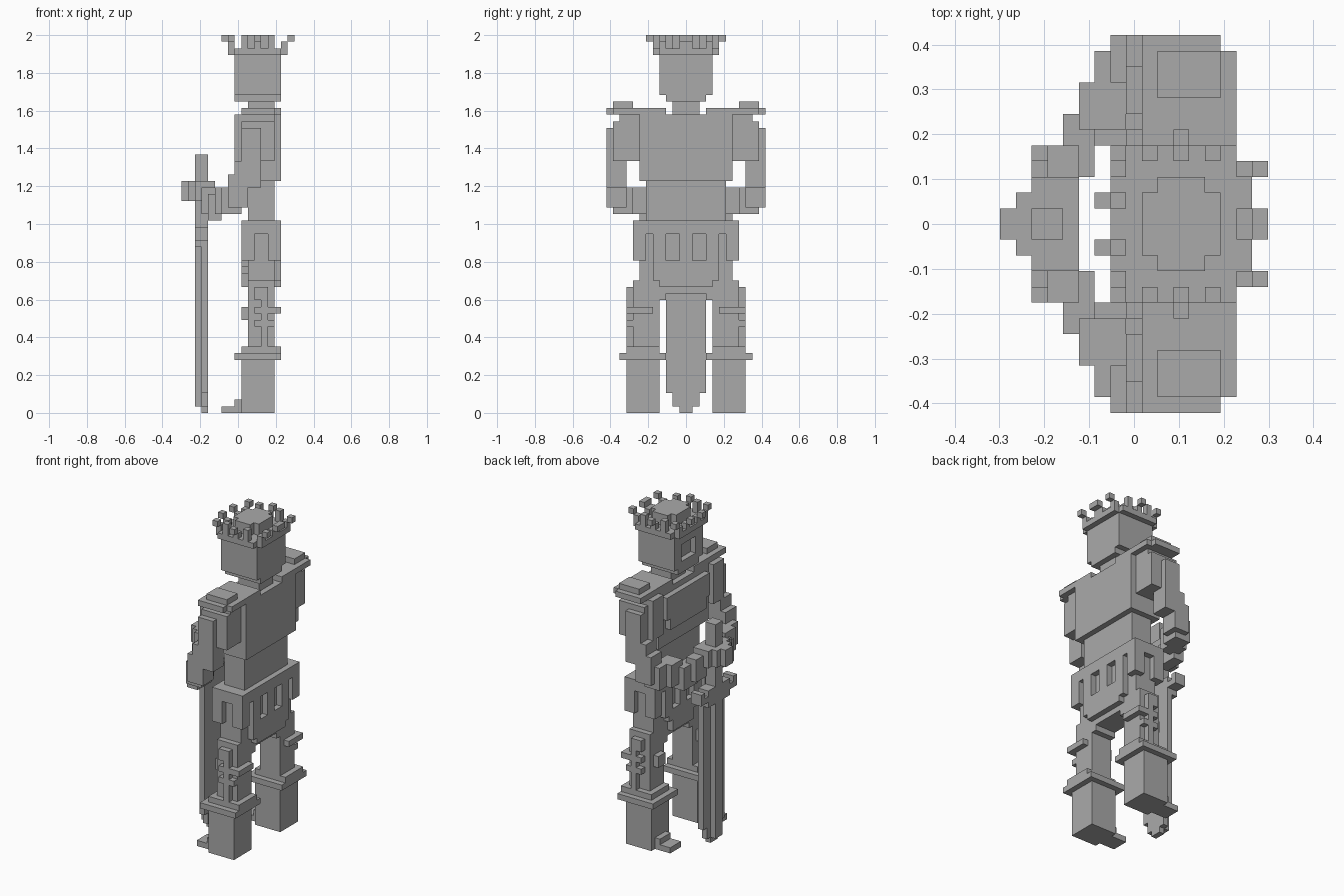
import bpy
import bmesh
from mathutils import Matrix, Vector

old = bpy.data.objects.get("Cube")
if old:
    bpy.data.objects.remove(old, do_unlink=True)

UNIT = 2 / 57        # edge of one voxel
X_CENTRE = 8.5       # voxel column lying on x = 0

stone = bpy.data.materials.new("stone_grey")
stone.use_nodes = True
colour = (0.4, 0.4, 0.4, 1)
stone.diffuse_color = colour
stone.node_tree.nodes["Principled BSDF"].inputs["Base Color"].default_value = colour


def block(x, y, z):
    """A box given by voxel ranges; y is counted from the middle."""
    low = Vector((x[0] - X_CENTRE, y[0], z[0])) * UNIT
    high = Vector((x[1] - X_CENTRE, y[1], z[1])) * UNIT
    return (low + high) / 2, high - low


def part(name, *blocks, mirrored=False):
    """Join blocks in one object, optionally repeated on the other side."""
    bm = bmesh.new()
    for centre, size in blocks:
        place = Matrix.Translation(centre) @ Matrix.Diagonal((*size, 1))
        bmesh.ops.create_cube(bm, size=1, matrix=place)
    mesh = bpy.data.meshes.new(name)
    bm.to_mesh(mesh)
    bm.free()
    mesh.materials.append(stone)
    obj = bpy.data.objects.new(name, mesh)
    bpy.context.scene.collection.objects.link(obj)
    if mirrored:
        mirror = obj.modifiers.new("other_side", "MIRROR")
        mirror.use_axis = (False, True, False)
        mirror.use_mirror_merge = False
    return obj


def middle(x, half, z):
    """A box centred across the body."""
    return block(x=x, y=(-half, half), z=z)


# Boots, with toes and a wide cuff
part("boots",
     block(x=(9, 14), y=(4, 9), z=(0, 8)),
     block(x=(6, 9), y=(5, 8), z=(0, 1)),
     block(x=(8, 9), y=(5, 8), z=(1, 2)),
     mirrored=True)
part("boot_cuffs",
     block(x=(8, 15), y=(3, 10), z=(8, 9)),
     block(x=(9, 15), y=(4, 9), z=(9, 10)),
     mirrored=True)

# Legs, with knee plates and a crossed strap on the outside
part("legs",
     block(x=(10, 14), y=(4, 8), z=(10, 20)),
     block(x=(10, 14), y=(3, 8), z=(17, 20)),
     block(x=(10, 14), y=(2, 8), z=(18, 20)),
     mirrored=True)
part("knee_plates",
     block(x=(9, 10), y=(5, 7), z=(14, 16)),
     block(x=(14, 15), y=(5, 9), z=(15, 16)),
     mirrored=True)
part("leg_straps",
     block(x=(12, 13), y=(8, 9), z=(10, 18)),
     block(x=(11, 12), y=(8, 9), z=(13, 14)),
     block(x=(11, 14), y=(8, 9), z=(15, 16)),
     block(x=(13, 14), y=(8, 9), z=(13, 14)),
     block(x=(11, 13), y=(8, 9), z=(17, 19)),
     mirrored=True)

# Hips and slotted skirt
part("hips", middle(x=(10, 14), half=7, z=(19, 29)),
     middle(x=(10, 14), half=3, z=(18, 19)))
part("skirt_belt", middle(x=(9, 15), half=8, z=(27, 29)))
tabs = []
for x in ((9, 10), (14, 15)):
    tabs += [block(x=x, y=(0, 1), z=(22, 27)),
             block(x=x, y=(3, 5), z=(22, 27)),
             block(x=x, y=(6, 8), z=(23, 27))]
for x in ((9, 11), (13, 15)):
    tabs.append(block(x=x, y=(7, 8), z=(23, 27)))
part("skirt_tabs", *tabs, mirrored=True)
part("back_flap", middle(x=(14, 15), half=5, z=(20, 23)),
     middle(x=(14, 15), half=4, z=(19, 20)))
part("front_flap", middle(x=(9, 10), half=4, z=(21, 23)),
     middle(x=(9, 10), half=3, z=(19, 21)))

# Waist, chest and raised breastplate
part("waist", middle(x=(10, 14), half=6, z=(29, 35)))
part("chest", middle(x=(9, 15), half=7, z=(35, 45)))
part("breastplate", middle(x=(8, 9), half=6, z=(40, 44)),
     middle(x=(8, 9), half=5, z=(38, 40)))

# Shoulder guards
part("shoulder_guards",
     block(x=(9, 15), y=(3, 11), z=(45, 46)),
     block(x=(9, 14), y=(11, 12), z=(45, 46)),
     block(x=(10, 14), y=(8, 11), z=(46, 47)),
     mirrored=True)

# Arms bending forward and inward to the sword
part("upper_arms",
     block(x=(8, 14), y=(7, 10), z=(38, 45)),
     block(x=(9, 14), y=(10, 11), z=(38, 44)),
     block(x=(9, 12), y=(11, 12), z=(37, 43)),
     mirrored=True)
part("forearms",
     block(x=(8, 12), y=(9, 12), z=(34, 38)),
     block(x=(7, 10), y=(9, 12), z=(31, 36)),
     block(x=(6, 9), y=(8, 11), z=(30, 34)),
     block(x=(5, 8), y=(6, 9), z=(30, 34)),
     mirrored=True)
part("hands",
     block(x=(4, 6), y=(3, 7), z=(29, 33)),
     block(x=(3, 5), y=(2, 5), z=(30, 34)),
     mirrored=True)

# Sword standing on its tip
part("sword_blade",
     middle(x=(3, 4), half=3, z=(3, 26)),
     middle(x=(3, 4), half=2, z=(1, 3)),
     middle(x=(3, 4), half=1, z=(0, 1)),
     middle(x=(2, 3), half=1, z=(1, 25)))
part("sword_guard",
     middle(x=(2, 4), half=3, z=(25, 28)),
     middle(x=(2, 4), half=5, z=(26, 27)))
part("sword_guard_ends", block(x=(2, 4), y=(4, 5), z=(27, 28)), mirrored=True)
part("sword_grip", middle(x=(2, 4), half=1, z=(28, 39)))
part("gripping_fists",
     middle(x=(2, 5), half=3, z=(32, 35)),
     middle(x=(1, 2), half=2, z=(32, 35)),
     middle(x=(0, 1), half=1, z=(32, 35)))

# Neck, head and open-faced visor
part("neck", middle(x=(10, 14), half=2, z=(45, 47)))
part("head", middle(x=(9, 15), half=4, z=(48, 54)),
     middle(x=(8, 15), half=3, z=(47, 48)))
part("visor_brow", middle(x=(8, 9), half=4, z=(52, 54)))
part("visor_chin", middle(x=(8, 9), half=2, z=(48, 49)))
part("visor_cheeks", block(x=(8, 9), y=(2, 4), z=(48, 52)), mirrored=True)

# Crown: rounded rim, domed cap and a circle of points
part("crown_rim",
     middle(x=(8, 15), half=5, z=(54, 55)),
     middle(x=(7, 16), half=4, z=(54, 55)))
part("crown_cap",
     middle(x=(9, 14), half=2, z=(55, 57)),
     middle(x=(10, 13), half=3, z=(55, 57)))
points = []
# each point: column of its post, then the outward lean of its tip
for column, side, lean_x, lean_y in ((7, 1, -1, 0), (7, 3, 0, 1),
                                     (9, 4, 0, 0), (11, 4, 0, 1),
                                     (13, 4, 0, 0), (15, 3, 1, 0),
                                     (15, 0, 1, 0)):
    points.append(block(x=(column, column + 1), y=(side, side + 1), z=(55, 56)))
    column, side = column + lean_x, side + lean_y
    points.append(block(x=(column, column + 1), y=(side, side + 1), z=(56, 57)))
part("crown_points", *points, mirrored=True)
